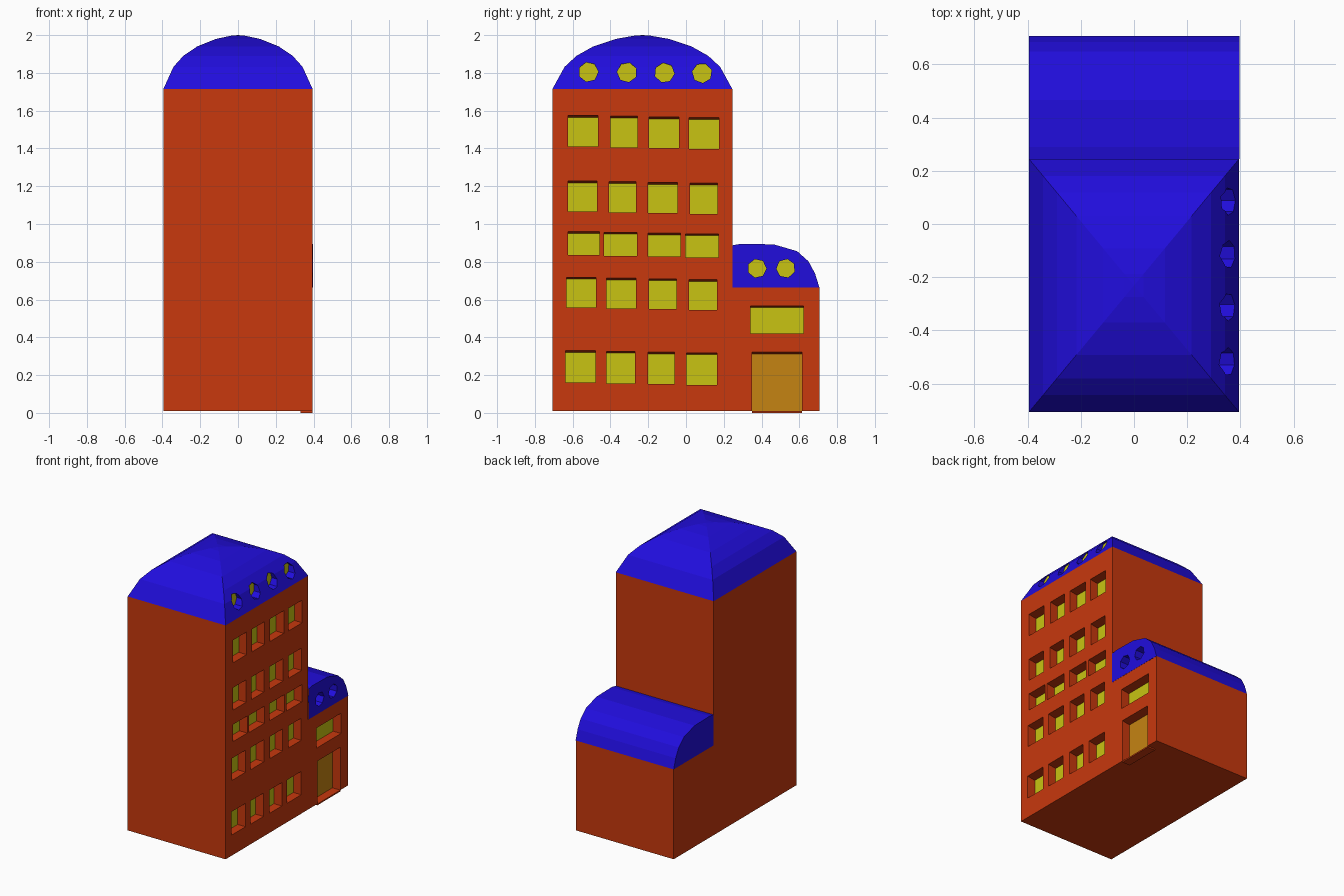
import bpy, bmesh, math

if "Cube" in bpy.data.objects:
    bpy.data.objects.remove(bpy.data.objects["Cube"])

HX, Y0, Y1, YS = 0.395, -0.707, 0.706, 0.245   # half width, front, back, step
BASE, EAVE, ANNEX = 0.01, 1.715, 0.665         # wall heights
GLASS_X = 0.332                                # back of the recesses


def material(name, color):
    m = bpy.data.materials.new(name)
    m.diffuse_color = (*color, 1)
    m.use_nodes = True
    m.node_tree.nodes["Principled BSDF"].inputs["Base Color"].default_value = m.diffuse_color
    return m


RED = material("brick_red", (0.58, 0.04, 0.004))
BLUE = material("roof_blue", (0.015, 0.004, 0.72))
YELLOW = material("window_yellow", (0.58, 0.55, 0.006))
ORANGE = material("door_orange", (0.56, 0.23, 0.006))


def prism(bm, back, front, x0, x1):
    """Closed solid between two matching (y, z) outlines."""
    a = [bm.verts.new((x0, y, z)) for y, z in back]
    b = [bm.verts.new((x1, y, z)) for y, z in front]
    n = len(a)
    bm.faces.new(a[::-1])
    bm.faces.new(b)
    for i in range(n):
        j = (i + 1) % n
        bm.faces.new((a[i], a[j], b[j], b[i]))


def finish(name, bm, *mats):
    bmesh.ops.recalc_face_normals(bm, faces=bm.faces[:])
    me = bpy.data.meshes.new(name)
    bm.to_mesh(me)
    bm.free()
    ob = bpy.data.objects.new(name, me)
    bpy.context.collection.objects.link(ob)
    for m in mats:
        me.materials.append(m)
    return ob


def opening(bm, y0, y1, z0, z1):
    """Rectangular recess with a slightly sloping head."""
    def rect(top):
        return [(y0, z0), (y1, z0), (y1, top), (y0, top)]
    prism(bm, rect(z1 - 0.01), rect(z1 + 0.01), GLASS_X, 0.46)


def porthole(bm, y, z, r, x0, turn):
    ring = [(y + r * math.cos(turn + i * math.tau / 7),
             z + r * math.sin(turn + i * math.tau / 7)) for i in range(7)]
    prism(bm, ring, ring, x0, 0.46)


def carve(ob, cutter_bm, hidden, paint):
    """Cut the recesses, drop hidden faces, colour the recess backs."""
    cutter = finish(ob.name + "_cutter", cutter_bm)
    cutter.hide_render = True
    mod = ob.modifiers.new("recesses", 'BOOLEAN')
    mod.operation, mod.solver, mod.object = 'DIFFERENCE', 'EXACT', cutter
    dg = bpy.context.evaluated_depsgraph_get()
    me = bpy.data.meshes.new_from_object(ob.evaluated_get(dg))
    ob.modifiers.clear()
    bpy.data.objects.remove(cutter)
    bm = bmesh.new()
    bm.from_mesh(me)
    bm.normal_update()
    for f in bm.faces:
        f.material_index = paint(f.normal, f.calc_center_median())
    gone = [f for f in bm.faces if hidden(f.normal, f.calc_center_median())]
    bmesh.ops.delete(bm, geom=gone, context='FACES')
    bm.to_mesh(me)
    bm.free()
    ob.data = me


# Brick walls: stepped outline pulled across the width
outline = [(Y0, BASE), (Y1, BASE), (Y1, ANNEX), (YS, ANNEX),
           (YS, 0.887), (YS, EAVE), (Y0, EAVE)]
bm = bmesh.new()
prism(bm, outline, outline, -HX, HX)
walls = finish("walls", bm, RED, YELLOW, ORANGE)

# Window rows: bottom, top, then the span of each window
rows = [
    (1.41, 1.575, [(-.624, -.465), (-.40, -.256), (-.196, -.037), (.016, .175)]),
    (1.065, 1.228, [(-.624, -.47), (-.407, -.265), (-.20, -.045), (.02, .168)]),
    (0.835, 0.96, [(-.624, -.457), (-.435, -.26), (-.20, -.03), (-.003, .172)]),
    (0.557, 0.718, [(-.633, -.476), (-.421, -.265), (-.196, -.05), (.016, .164)]),
    (0.16, 0.33, [(-.638, -.478), (-.421, -.271), (-.20, -.06), (.003, .164)]),
]
DOOR = (0.35, 0.614)
cut = bmesh.new()
for z0, z1, spans in rows:
    for i, (a, b) in enumerate(spans):
        opening(cut, a, b, z0 - 0.004 * i, z1 - 0.004 * i)
opening(cut, 0.342, 0.622, 0.42, 0.567)
opening(cut, *DOOR, -0.05, 0.322)


def wall_paint(n, c):
    if n.x > 0.9 and c.x < 0.36:
        return 2 if c.y > 0.3 and c.z < 0.35 else 1
    return 0


carve(walls, cut,
      lambda n, c: (n.z > 0.9 and min(abs(c.z - EAVE), abs(c.z - ANNEX)) < 0.002)
      or (n.y > 0.9 and abs(c.y - YS) < 0.002 and ANNEX < c.z < 0.887),
      wall_paint)

# Door sill closing the doorway at ground level
bm = bmesh.new()
sill = [(DOOR[0], 0), (DOOR[1], 0), (DOOR[1], BASE), (DOOR[0], BASE)]
prism(bm, sill, sill, GLASS_X, HX)
finish("door_sill", bm, RED)

# Tower roof: four-sided dome from shrinking rings
yc, hy = (Y0 + YS) / 2, (YS - Y0) / 2
profile = [(1, EAVE), (.865, 1.832), (.733, 1.89), (.547, 1.94),
           (.293, 1.98), (.09, 1.997)]
bm = bmesh.new()
rings = [[bm.verts.new((sx * s * HX, yc + sy * s * hy, z))
          for sx, sy in ((-1, -1), (1, -1), (1, 1), (-1, 1))] for s, z in profile]
apex = bm.verts.new((0, yc, 2))
bm.faces.new(rings[0][::-1])
for i in range(4):
    j = (i + 1) % 4
    for lo, hi in zip(rings, rings[1:]):
        bm.faces.new((lo[i], lo[j], hi[j], hi[i]))
    bm.faces.new((rings[-1][i], rings[-1][j], apex))
tower_roof = finish("tower_roof", bm, BLUE, YELLOW)
cut = bmesh.new()
for i, y in enumerate((-.517, -.312, -.114, .085)):
    porthole(cut, y, 1.805 - 0.002 * i, 0.053, 0.315, 0.4 * i)
carve(tower_roof, cut, lambda n, c: n.z < -0.9 and abs(c.z - EAVE) < 0.002,
      lambda n, c: int(n.x > 0.97))

# Annex roof: half barrel running across the width
barrel = [(YS, ANNEX), (Y1, ANNEX), (.683, .738), (.648, .803), (.588, .856),
          (.465, .892), (.29, .895), (YS, .887)]
bm = bmesh.new()
prism(bm, barrel, barrel, -HX, HX + 0.001)
annex_roof = finish("annex_roof", bm, BLUE, YELLOW)
cut = bmesh.new()
for i, y in enumerate((.376, .528)):
    porthole(cut, y, 0.765, 0.05, GLASS_X, 0.5 * i)
carve(annex_roof, cut,
      lambda n, c: (n.z < -0.9 and abs(c.z - ANNEX) < 0.002)
      or (n.y < -0.9 and abs(c.y - YS) < 0.002),
      lambda n, c: int(n.x > 0.97 and c.x < 0.36))
